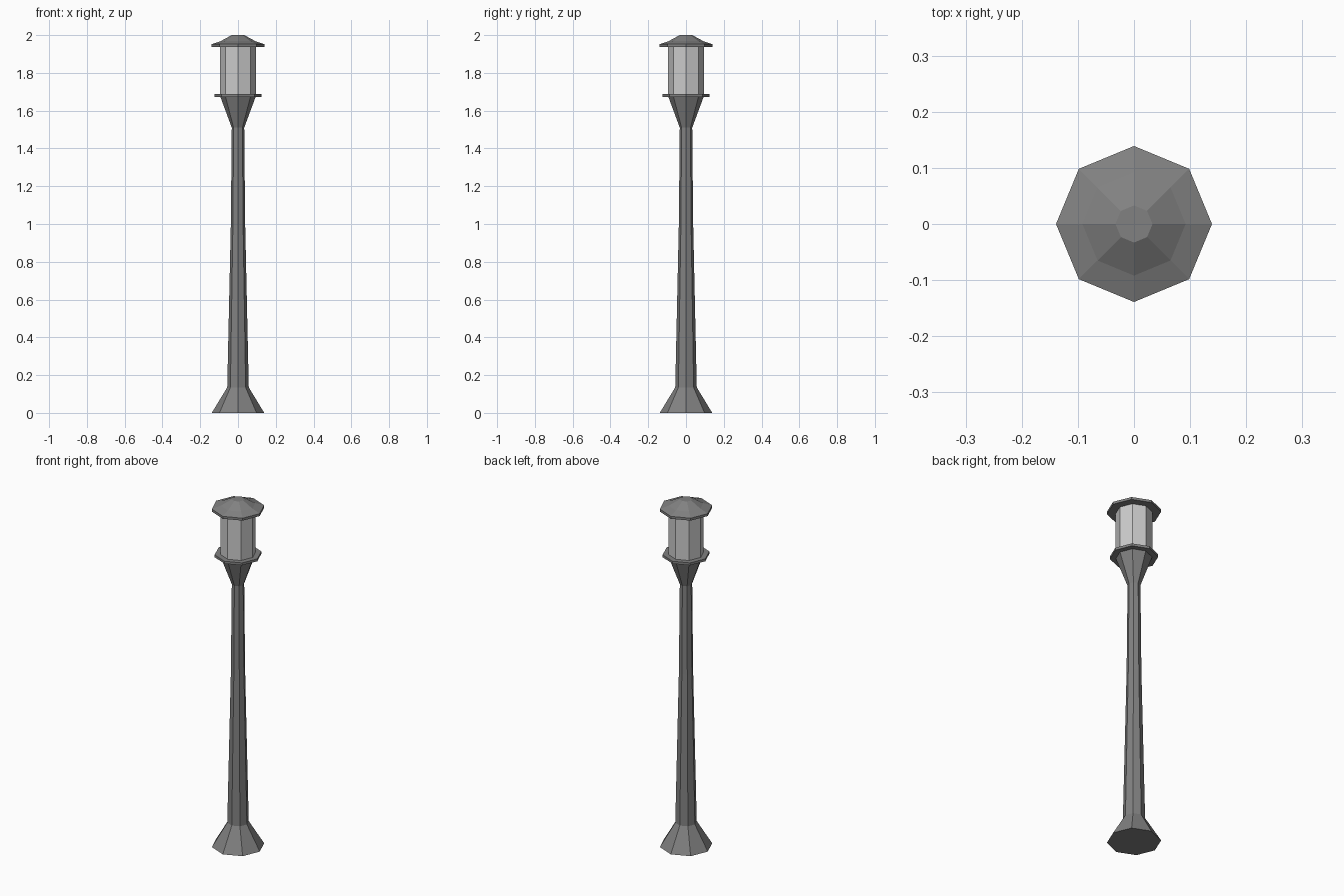
import bpy, bmesh
from math import cos, sin, pi

if "Cube" in bpy.data.objects:
    bpy.data.objects.remove(bpy.data.objects["Cube"])

SIDES = 8


def material(name, grey):
    mat = bpy.data.materials.new(name)
    mat.diffuse_color = (grey, grey, grey, 1)
    mat.use_nodes = True
    mat.node_tree.nodes["Principled BSDF"].inputs["Base Color"].default_value = mat.diffuse_color
    return mat


def lathe(name, profile, mat):
    """Closed octagonal solid from (radius, height) rings, bottom to top."""
    bm = bmesh.new()
    rings = [[bm.verts.new((r * cos(2 * pi * i / SIDES), r * sin(2 * pi * i / SIDES), z))
              for i in range(SIDES)] for r, z in profile]
    for a, b in zip(rings, rings[1:]):
        for i in range(SIDES):
            j = (i + 1) % SIDES
            bm.faces.new((a[i], a[j], b[j], b[i]))
    bm.faces.new(rings[0][::-1])
    bm.faces.new(rings[-1])
    mesh = bpy.data.meshes.new(name)
    bm.to_mesh(mesh)
    bm.free()
    mesh.materials.append(mat)
    obj = bpy.data.objects.new(name, mesh)
    bpy.context.collection.objects.link(obj)
    return obj


metal = material("dark_metal", 0.22)
glass = material("pale_glass", 0.8)

# Flared foot, tapering shaft (slimmer from mid height) and funnel neck
lathe("post", [(0.139, 0), (0.057, 0.135), (0.038, 1.0), (0.033, 1.51), (0.094, 1.675)], metal)

# Thin ledge under the lantern
lathe("lantern_ledge", [(0.124, 1.673), (0.124, 1.687)], metal)

# Glass body of the lantern
lathe("lantern_glass", [(0.094, 1.687), (0.094, 1.938)], glass)

# Brim and two-slope roof
lathe("lantern_roof", [(0.139, 1.938), (0.139, 1.952), (0.092, 1.968), (0.033, 2.0)], metal)
